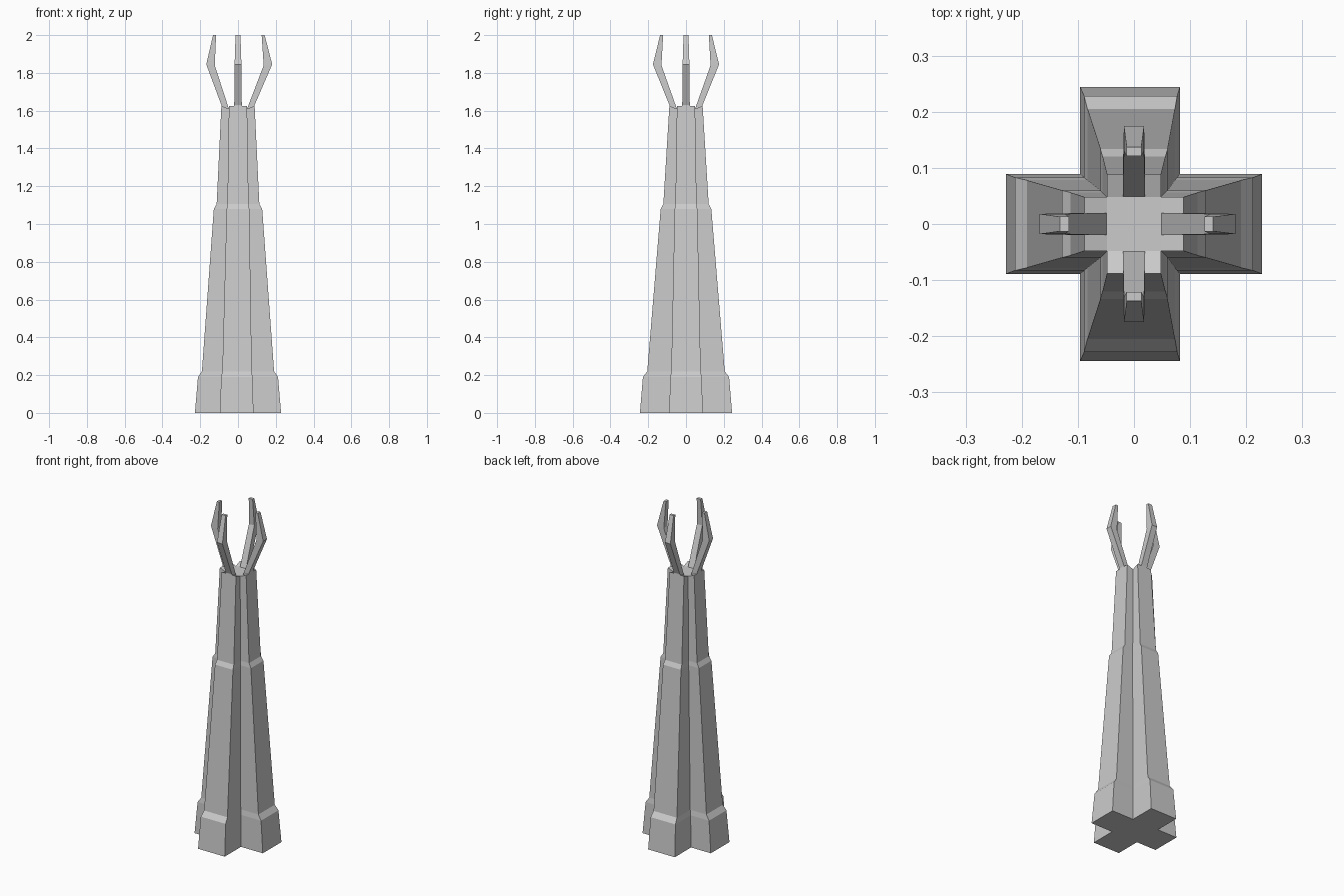
import bpy, bmesh
from mathutils import Matrix, Vector

if "Cube" in bpy.data.objects:
    bpy.data.objects.remove(bpy.data.objects["Cube"])


def make_object(name, bm):
    bmesh.ops.recalc_face_normals(bm, faces=bm.faces)
    me = bpy.data.meshes.new(name)
    bm.to_mesh(me)
    bm.free()
    ob = bpy.data.objects.new(name, me)
    bpy.context.collection.objects.link(ob)
    return ob


# Cross-shaped tower: z, x reach, y reach, arm half width, sideways shift
levels = [
    (0.00, 0.228, 0.244, 0.089, -0.007),
    (0.19, 0.212, 0.228, 0.083, -0.006),
    (0.22, 0.191, 0.205, 0.078, -0.005),
    (1.08, 0.128, 0.134, 0.060, 0.0),
    (1.105, 0.113, 0.120, 0.056, 0.0),
    (1.61, 0.088, 0.088, 0.048, 0.0),
]
bm = bmesh.new()
rings = []
for z, ex, ey, w, s in levels:
    pts = [(ex, -w), (ex, w), (w + s, w), (w + s, ey), (-w + s, ey), (-w + s, w),
           (-ex, w), (-ex, -w), (-w + s, -w), (-w + s, -ey), (w + s, -ey), (w + s, -w)]
    rings.append([bm.verts.new((x, y, z)) for x, y in pts])
for a, b in zip(rings, rings[1:]):
    for i in range(12):
        j = (i + 1) % 12
        bm.faces.new((a[i], a[j], b[j], b[i]))
bm.faces.new(rings[0])
# Top: flat centre square with four arms rising slightly outward
top = rings[-1]
bm.faces.new([top[i] for i in (2, 5, 8, 11)])
for k in range(4):
    outer = (top[3 * k], top[3 * k + 1])
    for v in outer:
        v.co.z += 0.015
    bm.faces.new((top[3 * k - 1], *outer, top[3 * k + 2]))
make_object("tower", bm)


# Bent prongs: inner and outer (radius, z) plus half width per section
def prong(name, quarter_turns, shift):
    sections = [
        ((0.049, 1.60), (0.088, 1.615), 0.020, 0.0),
        ((0.049, 1.612), (0.088, 1.63), 0.020, 0.0),
        ((0.130, 1.84), (0.175, 1.845), 0.018, 1.0),
        ((0.121, 2.00), (0.137, 2.00), 0.013, 0.7),
    ]
    rot = Matrix.Rotation(quarter_turns * 1.5707963, 3, 'Z')
    bm = bmesh.new()
    loops = []
    for (ri, zi), (ro, zo), w, f in sections:
        corners = [(ri, -w, zi), (ro, -w, zo), (ro, w, zo), (ri, w, zi)]
        loops.append([bm.verts.new(rot @ Vector(c) + Vector((shift * f, 0, 0)))
                      for c in corners])
    for a, b in zip(loops, loops[1:]):
        for i in range(4):
            j = (i + 1) % 4
            bm.faces.new((a[i], a[j], b[j], b[i]))
    bm.faces.new(loops[0])
    bm.faces.new(loops[-1])
    make_object(name, bm)


for k, (side, shift) in enumerate([("right", 0.006), ("back", 0.0),
                                   ("left", 0.007), ("front", 0.0)]):
    prong(side + "_prong", k, shift)
